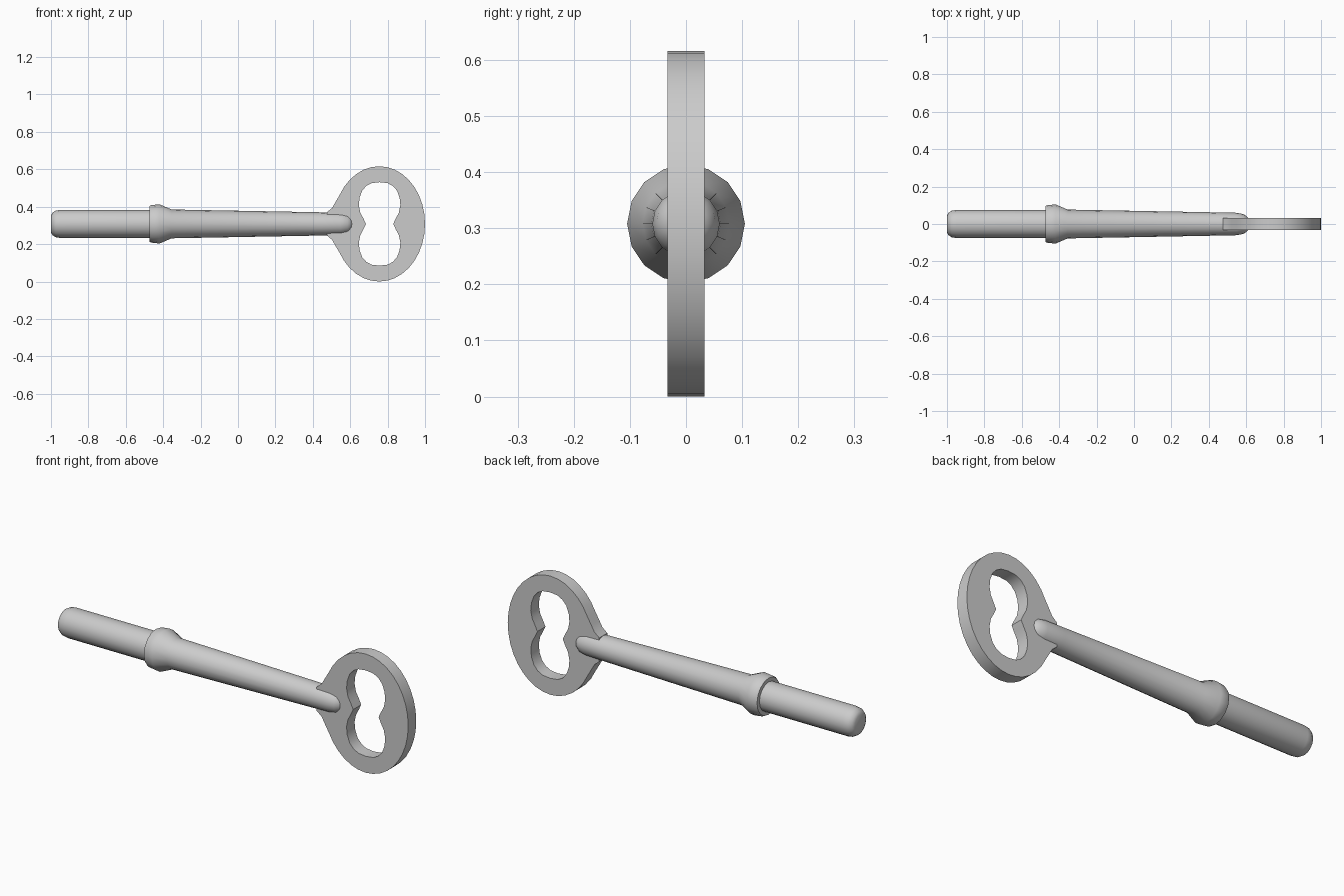
import bpy, bmesh
from math import pi, cos, sin, radians

if "Cube" in bpy.data.objects:
    bpy.data.objects.remove(bpy.data.objects["Cube"])

ZC = 0.308   # height of the key's axis


def smooth(obj, angle):
    bpy.ops.object.select_all(action='DESELECT')
    obj.select_set(True)
    bpy.context.view_layer.objects.active = obj
    bpy.ops.object.shade_smooth_by_angle(angle=radians(angle))


def lathe_x(name, profile, sides=16):
    """Closed solid of revolution about the x axis from (x, radius) pairs."""
    bm = bmesh.new()
    rings = [[bm.verts.new((x, r * cos(2 * pi * i / sides), r * sin(2 * pi * i / sides)))
              for i in range(sides)] for x, r in profile]
    for a, b in zip(rings, rings[1:]):
        for i in range(sides):
            j = (i + 1) % sides
            bm.faces.new((a[i], a[j], b[j], b[i]))
    bm.faces.new(rings[0])
    bm.faces.new(rings[-1])
    bmesh.ops.recalc_face_normals(bm, faces=bm.faces)
    mesh = bpy.data.meshes.new(name)
    bm.to_mesh(mesh)
    bm.free()
    obj = bpy.data.objects.new(name, mesh)
    bpy.context.collection.objects.link(obj)
    obj.location.z = ZC
    smooth(obj, 35)
    return obj


def mirror_z(half):
    """Closes an upper half outline; points on the axis are kept once."""
    return half + [(x, -z) for x, z in reversed(half) if z > 0]


# Shaft: rounded tip, straight barrel, collar, tapering stem with domed end
lathe_x("shaft", [
    (-1.0, 0.045), (-0.992, 0.06), (-0.975, 0.071), (-0.95, 0.075),
    (-0.474, 0.075), (-0.474, 0.095), (-0.465, 0.1), (-0.42, 0.105),
    (-0.355, 0.077), (0.45, 0.062), (0.55, 0.06), (0.585, 0.053),
    (0.605, 0.039), (0.616, 0.022), (0.62, 0.007)])

# Bow: flat oval plate with a flared neck and a pinched two-lobed opening
outer = [(1.0, 0)]
outer += [(0.755 + 0.245 * cos(radians(a)), 0.308 * sin(radians(a)))
          for a in range(10, 151, 10)]
outer += [(0.52, 0.115), (0.503, 0.085), (0.475, 0.062)]

right = [(0.83, 0), (0.844, 0.03), (0.86, 0.06), (0.868, 0.1), (0.864, 0.14),
         (0.85, 0.178), (0.828, 0.203), (0.8, 0.218), (0.757, 0.223)]
inner = right + [(1.514 - x, z) for x, z in reversed(right[:-1])]
inner = inner + [(x, -z) for x, z in reversed(inner[1:-1])]

curve = bpy.data.curves.new("bow", 'CURVE')
curve.dimensions = '2D'
curve.fill_mode = 'BOTH'
curve.extrude = 0.033
for loop in (mirror_z(outer), inner):
    spline = curve.splines.new('POLY')
    spline.points.add(len(loop) - 1)
    for p, (x, z) in zip(spline.points, loop):
        p.co = (x, z, 0, 1)
    spline.use_cyclic_u = True
bow = bpy.data.objects.new("bow", curve)
bpy.context.collection.objects.link(bow)
bow.location.z = ZC
bow.rotation_euler.x = pi / 2
bpy.ops.object.select_all(action='DESELECT')
bow.select_set(True)
bpy.context.view_layer.objects.active = bow
bpy.ops.object.convert(target='MESH')
bow = bpy.context.view_layer.objects.active
bow.name = "bow"

# Weld plate faces to rim walls so the plate is one solid
bm = bmesh.new()
bm.from_mesh(bow.data)
bmesh.ops.remove_doubles(bm, verts=bm.verts, dist=0.0005)
bmesh.ops.recalc_face_normals(bm, faces=bm.faces)
bm.to_mesh(bow.data)
bm.free()
smooth(bow, 30)
